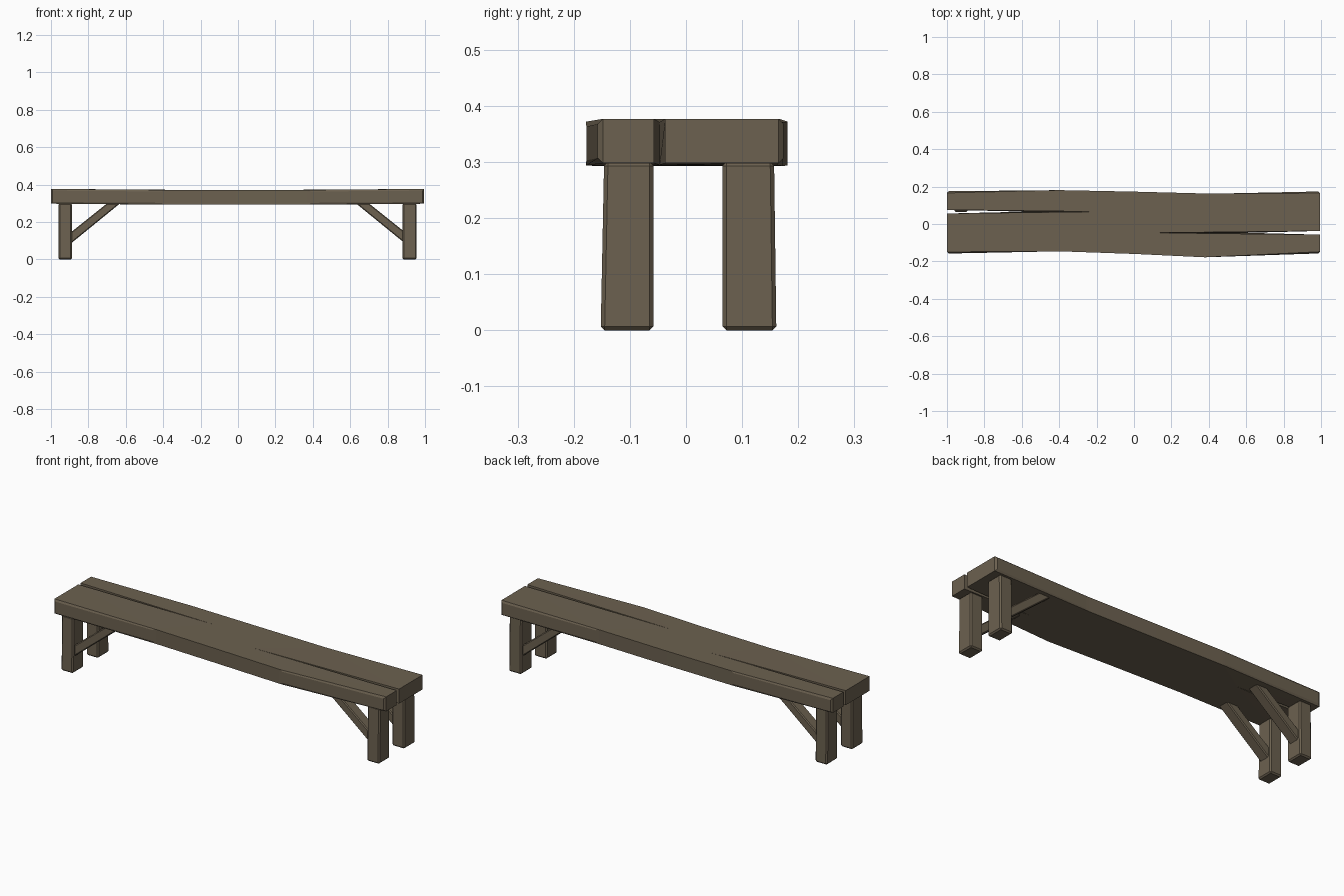
import bpy, bmesh

if "Cube" in bpy.data.objects:
    bpy.data.objects.remove(bpy.data.objects["Cube"])

wood = bpy.data.materials.new("weathered_wood")
wood.diffuse_color = (0.15, 0.12, 0.08, 1)
wood.use_nodes = True
wood.node_tree.nodes["Principled BSDF"].inputs["Base Color"].default_value = wood.diffuse_color


def finish(name, bm):
    bmesh.ops.recalc_face_normals(bm, faces=bm.faces[:])
    mesh = bpy.data.meshes.new(name)
    bm.to_mesh(mesh)
    bm.free()
    mesh.materials.append(wood)
    obj = bpy.data.objects.new(name, mesh)
    bpy.context.collection.objects.link(obj)
    return obj


def loft(ring_a, ring_b):
    """Solid between two matching rings of 3D points."""
    bm = bmesh.new()
    a = [bm.verts.new(p) for p in ring_a]
    b = [bm.verts.new(p) for p in ring_b]
    bm.faces.new(a[::-1])
    bm.faces.new(b)
    n = len(a)
    for i in range(n):
        j = (i + 1) % n
        bm.faces.new((a[i], a[j], b[j], b[i]))
    return bm


# Seat: wavy plank, split from each end; splits reach further along the top
def seat_outline(left_tip, right_tip):
    return [(-1, -.158), (-.4, -.146), (0, -.16), (.38, -.178), (.995, -.157),
            (.995, -.057), (right_tip, -.047), (.995, -.037),
            (.995, .174), (.42, .162), (0, .173), (-.4, .181), (-1, .175),
            (-1, .076), (left_tip, .066), (-1, .056)]


bottom = [(x, y, .293 + .005 * x * x) for x, y in seat_outline(-.58, .6)]
top = [(x, y, .371 + .006 * x * x) for x, y in seat_outline(-.2, .12)]
bm = loft(bottom, top)
outer = [e for e in bm.edges
         if all(abs(v.co.y) > .1 for v in e.verts)]
bmesh.ops.bevel(bm, geom=outer, offset=.009, segments=1, affect='EDGES',
                clamp_overlap=True)
bmesh.ops.triangulate(bm, faces=[f for f in bm.faces if len(f.verts) > 4])
finish("seat", bm)


# Legs: chamfered posts, slightly splayed outwards at the foot
def leg(name, x0, x1, y_in, y_out, y_foot):
    def ring(z, y):
        return [(x0, y_in, z), (x1, y_in, z), (x1, y, z), (x0, y, z)]
    bm = loft(ring(0, y_foot), ring(.3, y_out))
    bmesh.ops.bevel(bm, geom=bm.edges[:], offset=.007, segments=1,
                    affect='EDGES')
    finish(name, bm)


# Braces: diagonal struts from leg to seat underside
def brace(name, side, y):
    profile = [(.90, .08), (.90, .14), (.70, .3), (.63, .3)]
    rings = [[(side * x, y + d, z) for x, z in profile] for d in (-.03, .03)]
    bm = loft(*rings)
    bmesh.ops.bevel(bm, geom=bm.edges[:], offset=.005, segments=1,
                    affect='EDGES')
    finish(name, bm)


for side, end, x0, x1 in ((-1, "left", -.96, -.888), (1, "right", .88, .955)):
    leg(f"front_{end}_leg", x0, x1, -.058, -.146, -.152)
    leg(f"back_{end}_leg", x0, x1, .065, .157, .161)
    brace(f"front_{end}_brace", side, -.104)
    brace(f"back_{end}_brace", side, .112)
